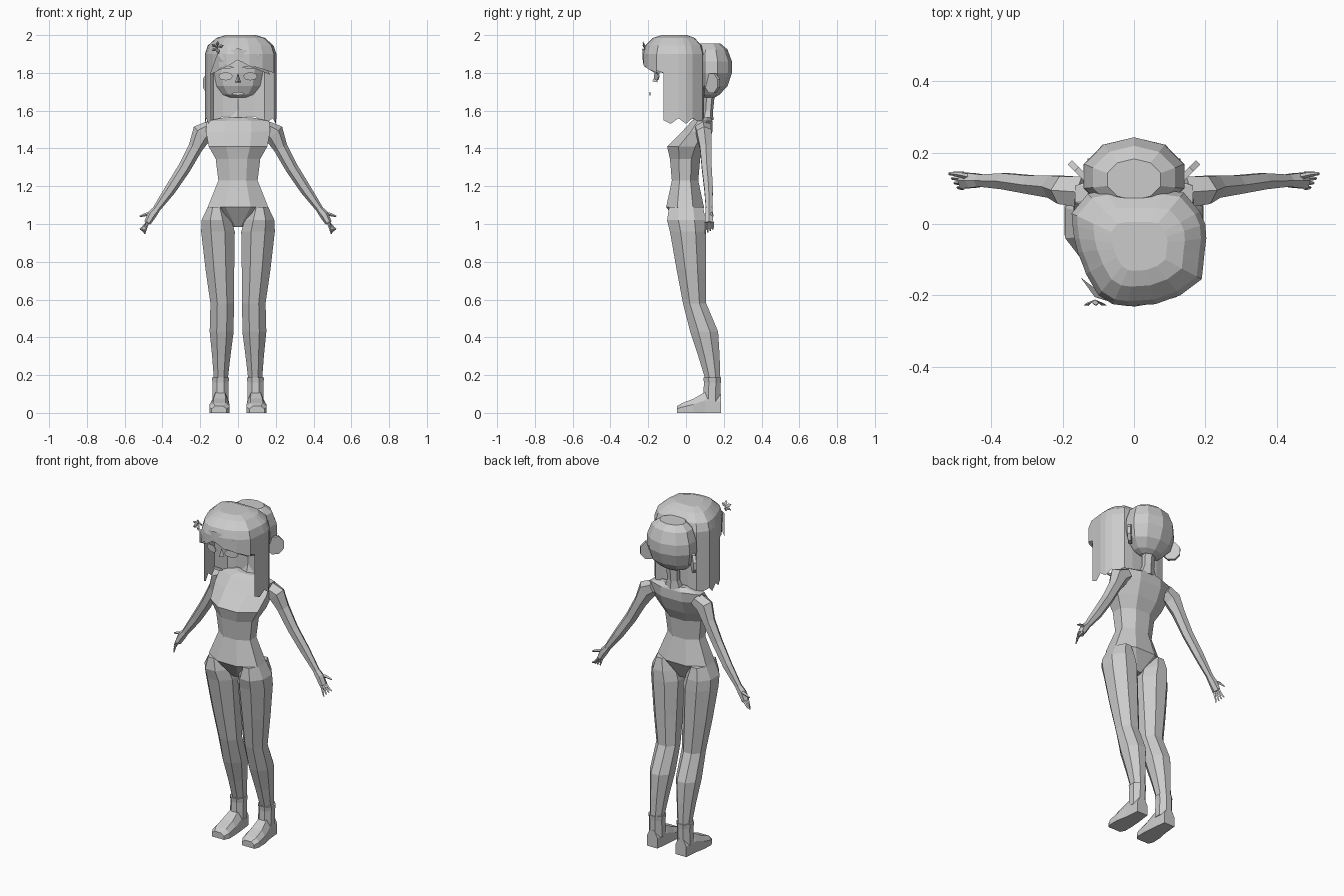
import bpy, bmesh, math
from mathutils import Vector as V

grey = bpy.data.materials.new("light_grey")
grey.diffuse_color = (0.6, 0.6, 0.6, 1)


def make(name, verts, faces, mirror=False):
    me = bpy.data.meshes.new(name)
    me.from_pydata([tuple(v) for v in verts], [], faces)
    bm = bmesh.new()
    bm.from_mesh(me)
    bmesh.ops.recalc_face_normals(bm, faces=bm.faces)
    bm.to_mesh(me)
    bm.free()
    me.materials.append(grey)
    ob = bpy.data.objects.new(name, me)
    bpy.context.collection.objects.link(ob)
    if mirror:
        m = ob.modifiers.new("mirror", 'MIRROR')
        m.use_mirror_merge = False
    return ob


def loft(name, rings, mirror=False):
    n = len(rings[0])
    faces = [(i * n + j, i * n + (j + 1) % n, (i + 1) * n + (j + 1) % n, (i + 1) * n + j)
             for i in range(len(rings) - 1) for j in range(n)]
    faces += [tuple(range(n)), tuple(range((len(rings) - 1) * n, len(rings) * n))]
    return make(name, [p for r in rings for p in r], faces, mirror)


def level(z, x0, x1, y0, y1, n=8):
    """Horizontal faceted ring filling a rectangle."""
    k = 1 / math.cos(math.pi / n)
    out = []
    for i in range(n):
        a = 2 * math.pi * (i + 0.5) / n
        out.append(V(((x0 + x1) / 2 + (x1 - x0) / 2 * k * math.cos(a),
                      (y0 + y1) / 2 + (y1 - y0) / 2 * k * math.sin(a), z)))
    return out


def tube(name, pts, n=6, mirror=True):
    """Tube through (x, y, z, in-plane radius, depth radius)."""
    rings = []
    for i, p in enumerate(pts):
        a, b = pts[max(i - 1, 0)], pts[min(i + 1, len(pts) - 1)]
        d = (V(b[:3]) - V(a[:3])).normalized()
        u = V((0, 1, 0)).cross(d).normalized()
        w = d.cross(u)
        rings.append([V(p[:3]) + u * p[3] * math.cos(2 * math.pi * j / n)
                      + w * p[4] * math.sin(2 * math.pi * j / n) for j in range(n)])
    return loft(name, rings, mirror)


# Torso with overhanging bust and wedge-shaped crotch
loft("torso", [level(z, -w, w, f, b) for z, w, f, b in [
    (1.565, .07, .06, .13), (1.545, .165, .03, .14), (1.49, .17, -.02, .14),
    (1.41, .155, -.10, .11), (1.345, .118, -.085, .075), (1.23, .104, -.075, .065),
    (1.09, .16, -.105, .095), (.985, .03, -.03, .04)]])

# Legs
loft("leg", [level(z, a, b, f, k) for z, a, b, f, k in [
    (1.09, .07, .16, -.09, .09), (1.02, .035, .193, -.10, .105), (.96, .017, .195, -.085, .107),
    (.76, .02, .172, -.05, .107), (.58, .022, .146, -.016, .107), (.43, .023, .15, .022, .17),
    (.30, .04, .137, .065, .178), (.17, .055, .127, .105, .182)]], True)

# Boots: cuff and foot
loft("boot_cuff", [level(z, a, b, f, k) for z, a, b, f, k in [
    (.187, .047, .138, .092, .186), (.16, .05, .135, .095, .184), (.06, .05, .135, .09, .183)]], True)
loft("foot", [[V((a, y, 0)), V((b, y, 0)), V((b, y, h * .6)), V((b - .02, y, h)),
               V((a + .02, y, h)), V((a, y, h * .6))] for y, a, b, h in [
    (.184, .06, .13, .10), (.10, .05, .138, .11), (.04, .045, .15, .075),
    (-.02, .045, .152, .052), (-.047, .06, .14, .036)]], True)

# Arms, palms and fingers
tube("arm", [(.14, .09, 1.51, .04, .05), (.19, .095, 1.48, .056, .045), (.225, .105, 1.405, .038, .036),
             (.285, .11, 1.295, .034, .03), (.36, .12, 1.18, .03, .026), (.435, .122, 1.075, .019, .019)])
tube("palm", [(.43, .122, 1.08, .019, .02), (.455, .122, 1.05, .024, .024), (.48, .122, 1.005, .018, .026)])
for i in range(4):
    y = .102 + .013 * i
    tube("finger", [(.478, y, 1.01, .008, .007), (.487 + .006 * i, y, .98, .007, .006),
                    (.495 + .008 * i, y, .948 + .008 * i, .004, .004)], 4)
tube("thumb", [(.455, .13, 1.055, .011, .009), (.49, .138, 1.05, .009, .007), (.52, .142, 1.04, .004, .004)], 4)

# Neck and skull
loft("neck", [level(z, -w, w, f, b, 6) for z, w, f, b in [
    (1.70, .035, .10, .15), (1.60, .033, .095, .14), (1.55, .05, .08, .14)]])
loft("skull", [level(z, -w, w, f, b, 10) for z, w, f, b in [
    (1.955, .075, .07, .18), (1.925, .115, .045, .215), (1.86, .138, .03, .238), (1.80, .142, .03, .238),
    (1.73, .125, .04, .215), (1.685, .085, .06, .175), (1.67, .05, .08, .15)]])

# Ears: slanted round flaps
ear = []
for off in (-.009, .009):
    ear.append([V((.147 + c * .036 + off * .7, .14 + c * .036 - off * .7, 1.745 + s * .056))
                for c, s in [(math.cos(i * math.pi / 4 + .39), math.sin(i * math.pi / 4 + .39)) for i in range(8)]])
loft("ear", ear, True)

# Hair shell: each column is (x, y, lower edge height)
cols = [(-.02, -.23, 1.875), (-.06, -.225, 1.85), (-.10, -.20, 1.82), (-.135, -.14, 1.79),
        (-.142, -.12, 1.55), (-.158, -.08, 1.53), (-.168, -.04, 1.56), (-.173, 0, 1.53),
        (-.175, .03, 1.56), (-.13, .085, 1.53), (-.08, .095, 1.57), (0, .095, 1.57),
        (.09, .095, 1.57), (.14, .088, 1.53), (.185, .035, 1.56), (.20, 0, 1.53),
        (.203, -.04, 1.56), (.198, -.08, 1.53), (.194, -.12, 1.55), (.19, -.155, 1.80),
        (.13, -.20, 1.82), (.06, -.225, 1.84)]
cx, cy = .015, -.06
levels = [(2.0, .42), (1.985, .68), (1.945, .92), (1.90, 1.0)]
verts, faces = [V((cx, cy, 2.0))], []
n, k = len(cols), len(levels) + 2
for x, y, zb in cols:
    for z, s in levels:
        verts.append(V((cx + (x - cx) * s, cy + (y - cy) * s, z)))
    # long columns pass through the same mid height as the fringe
    zm = max(zb + .012, 1.80)
    verts += [V((x, y, zm)), V((x, y, zb))]
for i in range(n):
    a, b = 1 + i * k, 1 + (i + 1) % n * k
    faces.append((0, a, b))
    long_a, long_b = cols[i][2] < 1.7, cols[(i + 1) % n][2] < 1.7
    for j in range(k - 1):
        if j == k - 2 and long_a != long_b:
            continue
        faces.append((a + j, a + j + 1, b + j + 1, b + j))
make("hair", verts, faces)

# Swept fringe locks lying over the forehead
for name, x0, x1, x2, z2 in [("fringe_left", .0, -.11, -.15, 1.79), ("fringe_right", .0, .12, .17, 1.79)]:
    make(name, [V((x0, -.232, 1.93)), V((x0, -.228, 1.87)), V(((x0 + x1) / 2, -.222, 1.835)),
                V((x2, -.15, z2)), V((x1, -.205, 1.90))], [(0, 1, 2, 4), (4, 2, 3)])

# Hair clip: small fan of pointed blades
for i in range(5):
    a = math.radians(20 + i * 65)
    c = V((-.11, -.212, 1.935))
    d = V((math.cos(a) * .035, -.016, math.sin(a) * .035))
    s = V((-math.sin(a) * .01, 0, math.cos(a) * .01))
    make("clip_blade", [c, c + d * .6 + s, c + d, c + d * .6 - s, c + d * .6 + V((0, -.008, 0))],
         [(0, 1, 4), (1, 2, 4), (2, 3, 4), (3, 0, 4), (0, 3, 2, 1)])

# Facial features as thin plates
def plate(name, x, y, z, w, h, slant=0, mirror=False, n=8):
    rings = []
    for t in (-.003, .003):
        rings.append([V((x + w * math.cos(q), y + t + slant * math.cos(q), z + h * math.sin(q)))
                      for q in [2 * math.pi * i / n for i in range(n)]])
    loft(name, rings, mirror)

plate("eye", .065, -.155, 1.782, .038, .022, .012, True)
plate("brow", .065, -.16, 1.83, .045, .007, .012, True, 6)
plate("lips", 0, -.19, 1.69, .034, .009)
make("nose", [V((-.016, -.15, 1.75)), V((.016, -.15, 1.75)), V((0, -.178, 1.755)), V((0, -.155, 1.80))],
     [(0, 2, 3), (2, 1, 3), (0, 1, 2), (0, 3, 1)])
